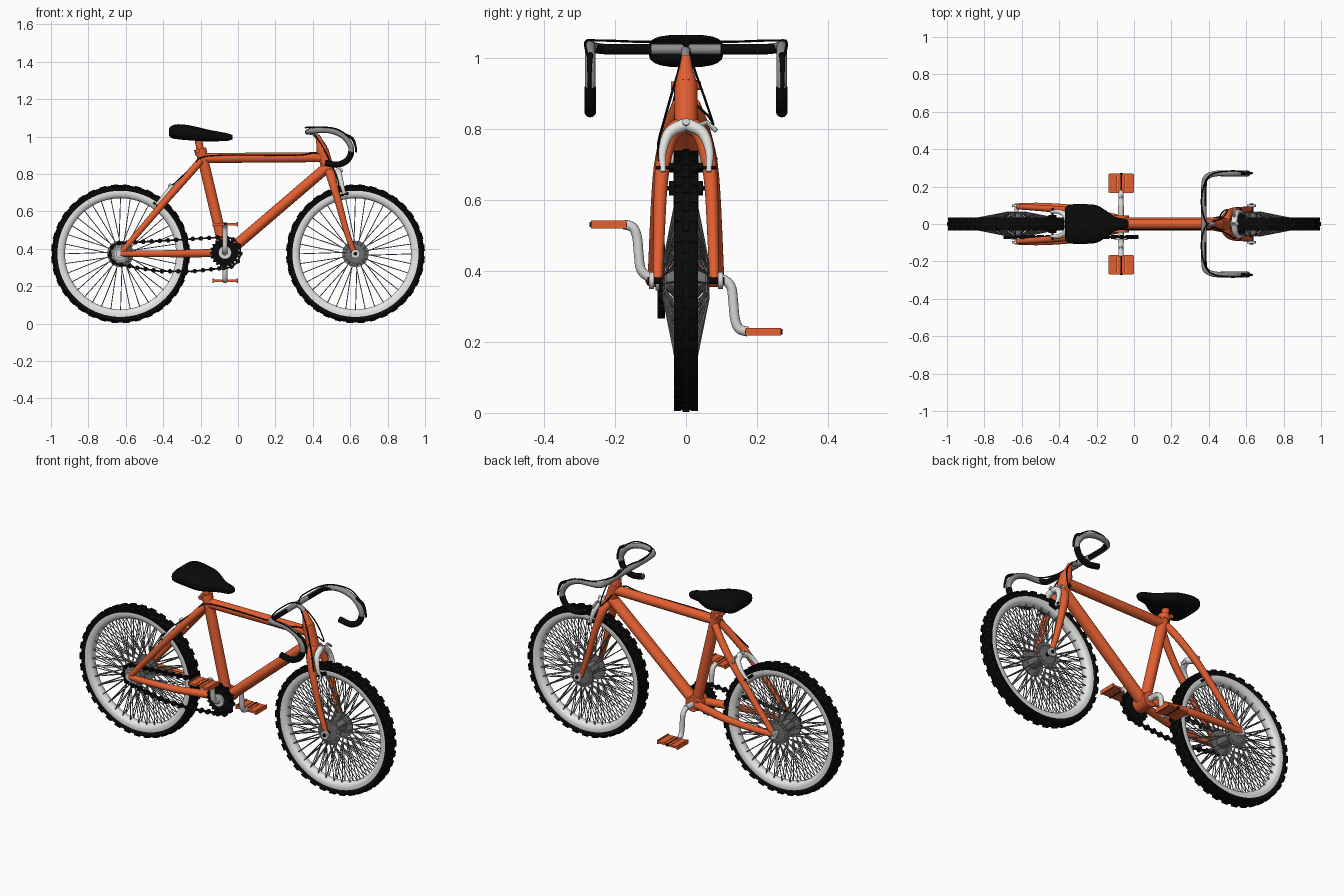
import bpy, bmesh, math
from mathutils import Vector, Matrix

if "Cube" in bpy.data.objects:
    bpy.data.objects.remove(bpy.data.objects["Cube"])

def mat(name, c):
    m = bpy.data.materials.new(name)
    m.diffuse_color = (*c, 1)
    m.use_nodes = True
    m.node_tree.nodes["Principled BSDF"].inputs["Base Color"].default_value = m.diffuse_color
    return m

ORANGE = mat("orange paint", (0.78, 0.115, 0.03))
BLACK = mat("black rubber", (0.003, 0.003, 0.003))
DARK = mat("hub steel", (0.16, 0.16, 0.16))
WHITE = mat("white rim", (0.85, 0.85, 0.84))
SILVER = mat("silver metal", (0.68, 0.68, 0.67))
GREY = mat("grey bar", (0.27, 0.27, 0.27))

def finish(name, bm, *mats, angle=40):
    bmesh.ops.recalc_face_normals(bm, faces=bm.faces)
    me = bpy.data.meshes.new(name)
    bm.to_mesh(me)
    bm.free()
    for m in mats:
        me.materials.append(m)
    me.shade_smooth()
    me.set_sharp_from_angle(angle=math.radians(angle))
    ob = bpy.data.objects.new(name, me)
    bpy.context.collection.objects.link(ob)
    return ob

def smooth_path(pts, n=6):
    """Catmull-Rom samples through points of any dimension."""
    p = [pts[0]] + list(pts) + [pts[-1]]
    out = []
    for i in range(1, len(p) - 2):
        for k in range(n):
            t = k / n
            out.append(tuple(0.5 * (2 * b + (c - a) * t + (2 * a - 5 * b + 4 * c - d) * t * t
                       + (3 * b - a - 3 * c + d) * t ** 3) for a, b, c, d in zip(*p[i - 1:i + 3])))
    return out + [tuple(pts[-1])]

def add_tube(bm, pts, sides=12):
    """Sweep a circle along (x, y, z, radius) points."""
    P = [Vector(p[:3]) for p in pts]
    up, rings = None, []
    for i, p in enumerate(P):
        t = (P[min(i + 1, len(P) - 1)] - P[max(i - 1, 0)]).normalized()
        u = t.orthogonal() if up is None else up - t * up.dot(t)
        up = u.normalized()
        w = t.cross(up)
        rings.append([bm.verts.new(p + pts[i][3] * (up * math.cos(a) + w * math.sin(a)))
                      for a in (2 * math.pi * k / sides for k in range(sides))])
    skin(bm, rings)

def skin(bm, rings, cap=True, closed=False):
    n = len(rings[0])
    pairs = list(zip(rings, rings[1:])) + ([(rings[-1], rings[0])] if closed else [])
    for a, b in pairs:
        for k in range(n):
            bm.faces.new((a[k], a[(k + 1) % n], b[(k + 1) % n], b[k]))
    if cap and not closed:
        bm.faces.new(rings[0])
        bm.faces.new(rings[-1])

def tube(name, pts, m, r=None, sides=12, curve=False, mirror=False):
    if r is not None:
        pts = [(*p, r) for p in pts]
    if curve:
        pts = smooth_path(pts)
    bm = bmesh.new()
    add_tube(bm, pts, sides)
    if mirror:
        add_tube(bm, [(x, -y, z, q) for x, y, z, q in pts], sides)
    return finish(name, bm, m)

def lathe(name, profile, centre, m, n=64, closed=True, teeth=0.0):
    """Spin (radius, y) points about a sideways axle."""
    bm = bmesh.new()
    rings = []
    for r, y in profile:
        rings.append([bm.verts.new((centre[0] + (r - teeth * (k % 4 > 1)) * math.cos(2 * math.pi * k / n),
                      centre[1] + y, centre[2] + (r - teeth * (k % 4 > 1)) * math.sin(2 * math.pi * k / n)))
                      for k in range(n)])
    skin(bm, rings, closed=closed)
    return finish(name, bm, m)

def add_box(bm, size, M):
    bmesh.ops.create_cube(bm, size=1, matrix=M @ Matrix.Diagonal((*size, 1)))

def T(*v):
    return Matrix.Translation(v)

def disc(name, r, y0, y1, c, m, n=32, teeth=0.0):
    return lathe(name, [(r, y0), (r, y1)], c, m, n, False, teeth)

# Wheels: tyre with low tread blocks, rim, spokes, hub
def wheel(tag, cx):
    c = (cx, 0, 0.373)
    lathe(tag + "_tyre", [(.335, -.027), (.347, -.034), (.356, -.034), (.363, -.025), (.367, 0),
          (.363, .025), (.356, .034), (.347, .034), (.335, .027)], c, BLACK, 96)
    bm = bmesh.new()
    for k in range(36):
        for y, off in ((-.024, 0), (0, .5), (.024, 0)):
            a = 2 * math.pi * (k + off) / 36
            add_box(bm, (.036, .021, .008), T(*c) @ Matrix.Rotation(a, 4, 'Y') @ T(0, y, .367 if y == 0 else .363))
    finish(tag + "_tread", bm, BLACK)
    lathe(tag + "_rim", [(.34, -.028), (.322, -.03), (.306, -.024), (.297, -.012), (.297, .012),
          (.306, .024), (.322, .03), (.34, .028)], c, WHITE, 96)
    bm = bmesh.new()
    for s in (-1, 1):
        for k in range(36):
            a = 2 * math.pi * k / 36
            b = a + (.16 if k % 2 else -.16)
            for rim_y in (-.014, .014):
                add_tube(bm, [(cx + .05 * math.cos(b), s * .064, c[2] + .05 * math.sin(b), .0024),
                              (cx + .302 * math.cos(a), rim_y, c[2] + .302 * math.sin(a), .0024)], 5)
    finish(tag + "_spokes", bm, GREY)
    for s in (-1, 1):
        lathe(tag + "_hub_flange", [(.07, s * .055), (.07, s * .061), (.03, s * .063), (.03, s * .055)],
              c, DARK, 40)
    disc(tag + "_hub", .032, -.062, .062, c, DARK)
    disc(tag + "_axle", .01, -.109, .109, c, BLACK if cx > 0 else SILVER, 16)
    for s in (-1, 1):
        disc(tag + "_axle_nut", .024, s * .09, s * .104, c, SILVER, 12)

wheel("rear_wheel", -.628)
wheel("front_wheel", .628)

# Frame tubes
BB = (-.07, 0, .38)
tube("top_tube", [(-.19, 0, .885), (.45, 0, .89)], ORANGE, .027, 20)
tube("down_tube", [(-.05, 0, .385), (.475, 0, .835)], ORANGE, .029, 20).scale.y = 1.2
tube("seat_tube", [(-.195, 0, .91), (-.07, 0, .38)], ORANGE, .029, 20)
tube("head_tube", [(.487, 0, .805, .033), (.45, 0, .93, .033)], ORANGE, sides=24)
tube("stem", [(.45, 0, .93, .031), (.435, 0, .975, .018), (.425, 0, 1.005, .013)], ORANGE, sides=20)
tube("stem_clamp", [(.43, 0, .995), (.405, 0, 1.018), (.374, 0, 1.025)], GREY, .013)
disc("bottom_bracket", .042, -.045, .045, BB, ORANGE)
tube("seat_post", [(-.197, 0, .9), (-.212, 0, .985)], ORANGE, .02, 16)
tube("seat_collar", [(-.196, 0, .905), (-.203, 0, .935)], ORANGE, .033, 20)
disc("seat_bolt", .012, -.042, .042, (-.215, 0, .922), ORANGE, 12)
tube("seat_stay", [(-.2, .02, .87, .02), (-.27, .05, .79, .02), (-.38, .075, .665, .019),
     (-.62, .093, .385, .015)], ORANGE, curve=True, mirror=True)
tube("chain_stay", [(-.09, .03, .378, .022), (-.2, .055, .376, .022), (-.33, .083, .374, .02),
     (-.5, .096, .373, .018), (-.628, .095, .373, .016)], ORANGE, curve=True, mirror=True)

# Fork
tube("fork", [(.487, 0, .815, .025), (.497, .04, .79, .025), (.513, .06, .73, .022),
     (.54, .071, .64, .019), (.578, .076, .5, .016), (.622, .08, .373, .014)],
     ORANGE, curve=True, mirror=True)

# Handlebar: grey drop bar with black front tape and black grips
half = [(.374, 0, 1.025), (.374, .2, 1.025), (.388, .25, 1.028), (.435, .269, 1.034), (.5, .27, 1.03),
        (.565, .27, 1.0), (.605, .27, .94), (.59, .27, .88), (.535, .27, .85), (.465, .27, .86)]
path = smooth_path(half)
bar = tube("handlebar", [(x, -y, z) for x, y, z in path[:0:-1]] + path, GREY, .015, 16)
bar.data.materials.append(BLACK)
for f in bar.data.polygons:
    if .11 < abs(f.center.y) < .255 and f.normal.x > .25 and f.center.x < .42:
        f.material_index = 1
tube("grip", [(*p, .0165) for p in path[38:]], BLACK, sides=16, mirror=True)
tube("brake_lever", [(.57, .27, 1.01, .008), (.61, .272, .99, .008), (.628, .272, .95, .006),
     (.632, .272, .915, .005)], BLACK, curve=True, mirror=True)

# Brake cables
tube("front_cable", [(.61, .272, .99), (.52, .284, 1.043), (.4, .255, 1.05), (.36, .13, 1.046),
     (.385, .01, 1.042), (.45, -.025, .95), (.51, -.06, .83), (.535, -.078, .76), (.54, -.076, .71)],
     BLACK, .0035, 6, True)
tube("rear_cable", [(.61, -.272, .99), (.52, -.284, 1.043), (.4, -.255, 1.05), (.36, -.13, 1.046),
     (.385, -.01, 1.042), (.47, .03, .95), (.5, .075, .82), (.47, .06, .84), (.42, -.02, .91),
     (.3, -.03, .9), (-.15, -.03, .897), (-.24, -.045, .84), (-.35, -.075, .74)],
     BLACK, .0035, 6, True)

# Calipers: arch over the tyre with small pads
def caliper(tag, cx, d, side):
    d = Vector(d).normalized()
    o = Vector((cx, 0, .373)) + Vector(side) * .03
    def at(u, y):
        return tuple(o + d * u + Vector((0, y, 0)))
    tube(tag + "_brake_arch", [(*at(.31, .064), .008), (*at(.37, .066), .012), (*at(.425, .046), .016),
         (*at(.45, 0), .018)], WHITE, curve=True, mirror=True)
    tube(tag + "_brake_arm", [at(.44, .02), at(.455, .06), at(.43, .085)], WHITE, .007, 8)
    tube(tag + "_brake_bolt", [tuple(Vector(at(.45, 0)) - Vector(side) * .04),
         tuple(Vector(at(.45, 0)) + Vector(side) * .025)], SILVER, .01)
    for s in (-1, 1):
        M = T(*at(.322, s * .04)) @ Vector((0, 0, 1)).rotation_difference(d).to_matrix().to_4x4()
        bm = bmesh.new()
        add_box(bm, (.045, .016, .014), M)
        add_box(bm, (.01, .06, .008), M @ T(0, s * .015, 0))
        finish(tag + "_brake_pad", bm, BLACK)

caliper("front", .628, (-.27, 0, .96), (.96, 0, .27))
caliper("rear", -.628, (.666, 0, .746), (-.746, 0, .666))

# Drivetrain: chainring, rear cog, chain
Y = -.07
disc("chainring", .08, Y - .005, Y + .005, BB, BLACK, 80, .01)
disc("chainring_hub", .035, Y - .016, Y, BB, SILVER)
disc("rear_cog", .055, Y - .004, Y + .004, (-.628, 0, .373), GREY, 64, .008)
disc("rear_cog_cap", .03, Y - .012, Y, (-.628, 0, .373), SILVER)
loop = [(-.07 + .083 * math.cos(a), .38 + .083 * math.sin(a)) for a in
        (math.radians(t) for t in range(-95, 96, 10))]
loop += [(-.628 + .058 * math.cos(a), .373 + .058 * math.sin(a)) for a in
         (math.radians(t) for t in range(82, 256, 15))]
loop += [(-.55, .3), (-.42, .28), (-.25, .279)]
loop.append(loop[0])
links, left = [], 0.0
for a, b in zip(loop, loop[1:]):
    a, b = Vector(a), Vector(b)
    L = (b - a).length
    while left < L:
        links.append((a.lerp(b, left / L), math.atan2(b.y - a.y, b.x - a.x)))
        left += .022
    left -= L
bm = bmesh.new()
for i, (p, ang) in enumerate(links):
    M = T(p.x, Y, p.y) @ Matrix.Rotation(-ang, 4, 'Y')
    if i % 2:
        add_box(bm, (.03, .012, .009), M)
    else:
        bmesh.ops.create_cone(bm, cap_ends=True, segments=10, radius1=.0125, radius2=.0125, depth=.022,
                              matrix=M @ Matrix.Rotation(math.pi / 2, 4, 'X'))
finish("chain", bm, BLACK)

# Cranks and pedals, one up and one down
disc("crank_axle", .016, -.1, .1, BB, SILVER, 16)
for s in (-1, 1):
    tube("crank", [(-.07, s * y, .38 - s * h, .014) for y, h in
         ((.07, 0), (.105, .004), (.127, .025), (.133, .065), (.138, .115), (.15, .143), (.175, .151))],
         SILVER, curve=True)
    bm = bmesh.new()
    M = T(-.068, s * .218, .38 - s * .151)
    for x in (-.042, 0, .042):
        add_box(bm, (.038, .1, .012), M @ T(x, 0, 0))
    for y in (-.046, 0, .046):
        add_box(bm, (.125, .01, .01), M @ T(0, y, 0))
    for x in (-.063, .063):
        add_box(bm, (.008, .1, .022), M @ T(x, 0, 0))
    finish("pedal", bm, ORANGE)
    disc("pedal_axle", .008, s * .17, s * .272, (-.068, 0, .38 - s * .151), BLACK, 10)

# Seat: sections of (x, half width, top, bottom)
bm = bmesh.new()
rings = []
secs = [(-.37, .075, 1.04, 1.005), (-.355, .1, 1.057, .992), (-.32, .106, 1.066, .985),
        (-.26, .106, 1.06, .98), (-.2, .1, 1.047, .975), (-.15, .072, 1.035, .974),
        (-.1, .038, 1.026, .975), (-.05, .028, 1.016, .978), (-.03, .016, 1.008, .986)]
for x, w, zt, zb in smooth_path(secs, 3):
    ring = []
    for k in range(20):
        a = 2 * math.pi * k / 20
        cy, cz = (math.copysign(abs(v) ** .65, v) for v in (math.cos(a), math.sin(a)))
        ring.append(bm.verts.new((x, w * cy, (zt + zb) / 2 + (zt - zb) / 2 * cz)))
    rings.append(ring)
skin(bm, rings)
finish("seat", bm, BLACK, angle=60)
